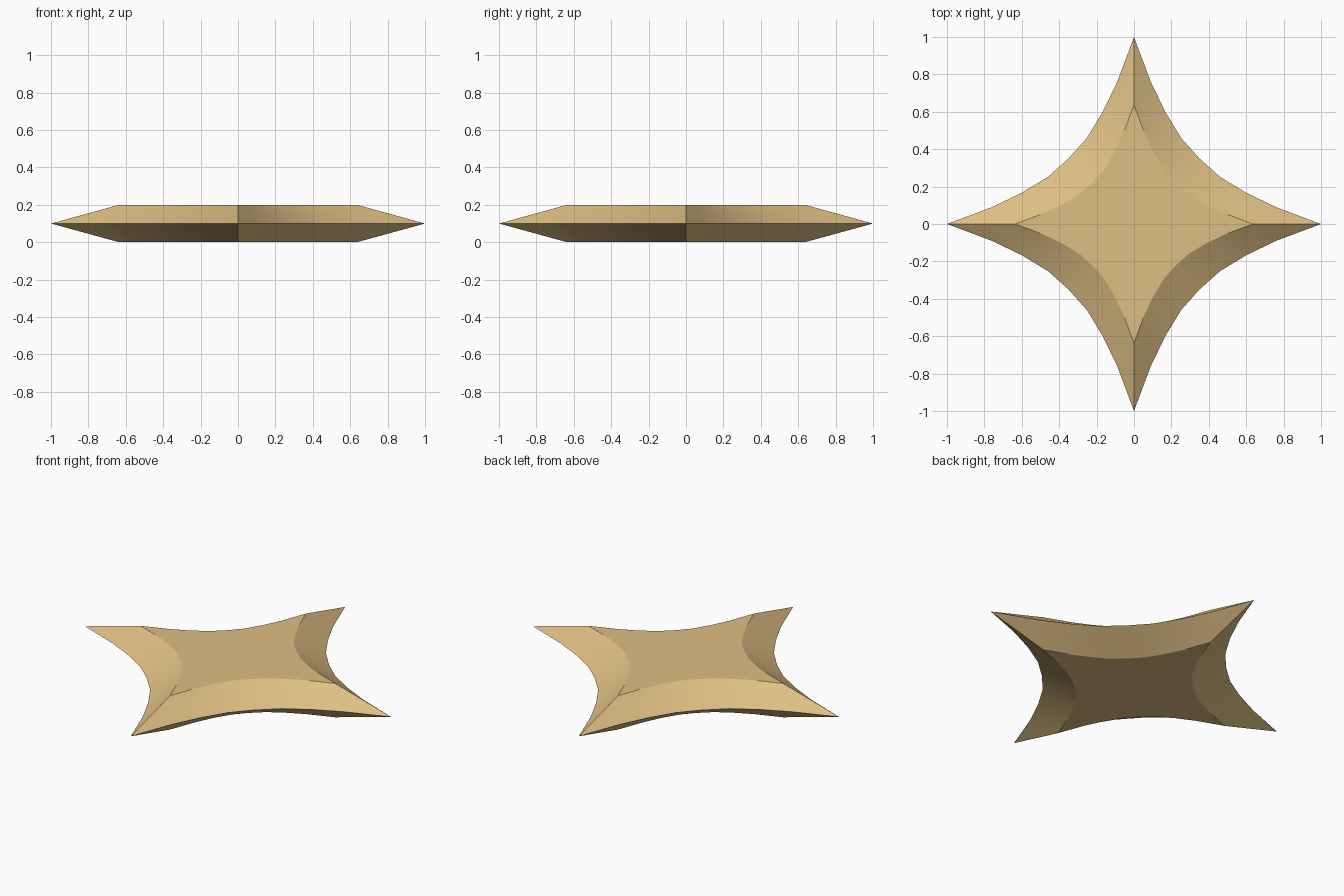
import bpy, bmesh, math

if "Cube" in bpy.data.objects:
    bpy.data.objects.remove(bpy.data.objects["Cube"])

# One concave side of the four-pointed star, from the +x tip to just before the +y tip
side = [(1.0, 0.0), (0.76, 0.09), (0.60, 0.167), (0.46, 0.252),
        (0.35, 0.35), (0.252, 0.46), (0.167, 0.60), (0.09, 0.76)]
INNER = 0.635          # size of the flat faces relative to the outline
MID, THICK = 0.1, 0.2  # height of the sharp rim, full thickness

# Repeat the side around the centre by quarter turns
outline = []
for k in range(4):
    for x, y in side:
        for _ in range(k):
            x, y = -y, x
        outline.append((x, y))
n = len(outline)

bm = bmesh.new()


def ring(scale, z):
    return [bm.verts.new((x * scale, y * scale, z)) for x, y in outline]


bottom, rim, top = ring(INNER, 0.0), ring(1.0, MID), ring(INNER, THICK)

# Bevelled bands above and below the rim
for low, high in ((bottom, rim), (rim, top)):
    for i in range(n):
        j = (i + 1) % n
        bm.faces.new((low[i], low[j], high[j], high[i])).smooth = True

# Flat faces
bm.faces.new(top)
bm.faces.new(bottom[::-1])

# Keep the rim and the point ridges crisp
bm.normal_update()
for e in bm.edges:
    if e.calc_face_angle(0) > math.radians(30):
        e.smooth = False
bmesh.ops.triangulate(bm, faces=[f for f in bm.faces if len(f.verts) > 4])

mesh = bpy.data.meshes.new("star_plate")
bm.to_mesh(mesh)
bm.free()

# Single sandy tan colour
tan = bpy.data.materials.new("sandy tan")
tan.diffuse_color = (0.73, 0.52, 0.23, 1.0)
tan.use_nodes = True
tan.node_tree.nodes["Principled BSDF"].inputs["Base Color"].default_value = tan.diffuse_color
mesh.materials.append(tan)

star = bpy.data.objects.new("star_plate", mesh)
bpy.context.collection.objects.link(star)
